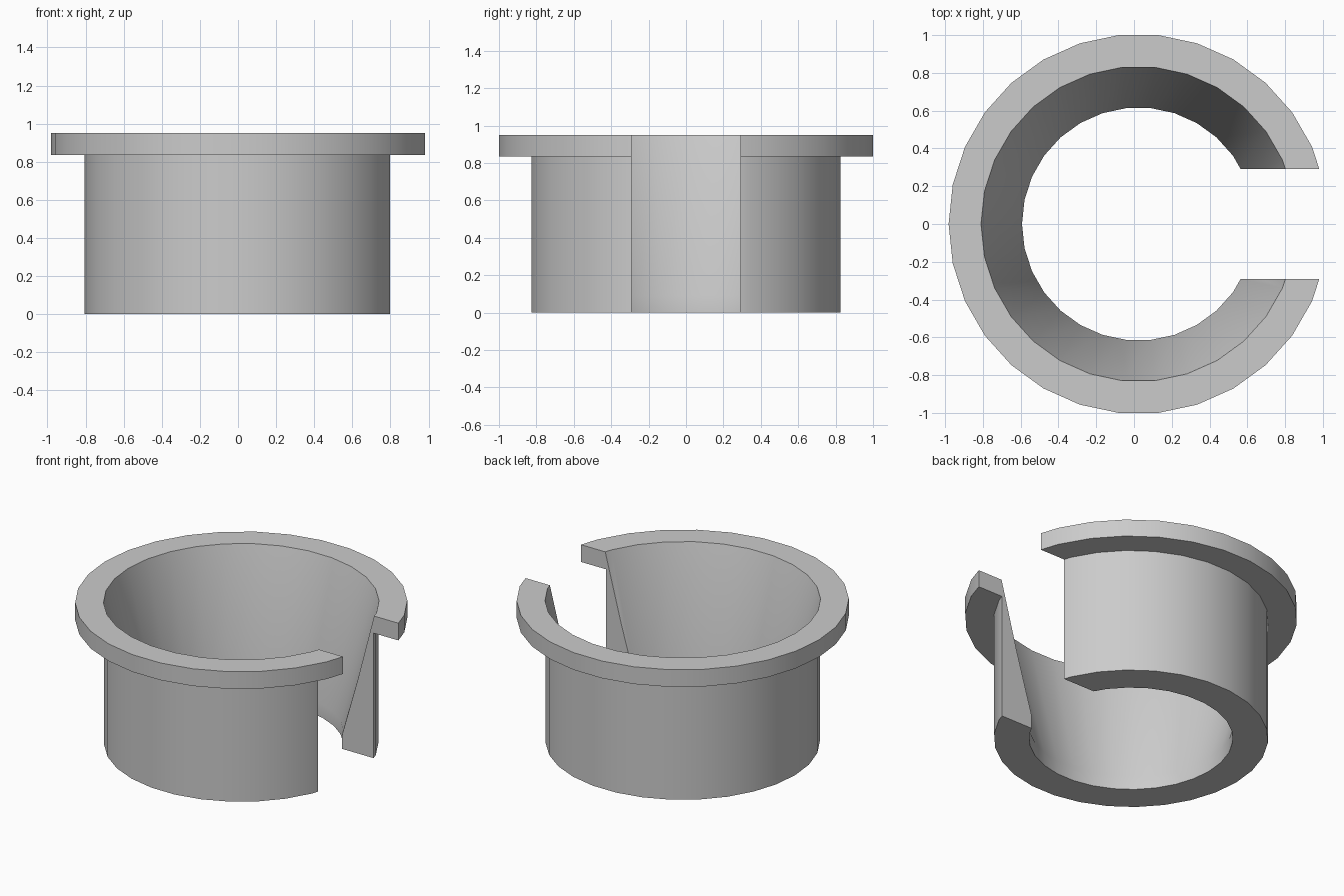
import bpy
import bmesh
from math import cos, sin, tau, radians
from mathutils import Vector

cube = bpy.data.objects.get("Cube")
if cube:
    bpy.data.objects.remove(cube)

SEGMENTS = 30
CENTRE_X = 0.024
HALF_SLOT = 0.292

# Cross-section (radius, height): wall, flange, funnel and short straight bore
profile = [(0.617, 0), (0.83, 0), (0.83, 0.835), (1.0055, 0.835),
           (1.0055, 0.95), (0.834, 0.95), (0.617, 0.09)]

# Revolve the cross-section into a closed ring
bm = bmesh.new()
rings = []
for i in range(SEGMENTS):
    a = tau * i / SEGMENTS
    rings.append([bm.verts.new((CENTRE_X + r * cos(a), r * sin(a), z)) for r, z in profile])
for i in range(SEGMENTS):
    here, after = rings[i], rings[(i + 1) % SEGMENTS]
    for j in range(len(profile)):
        k = (j + 1) % len(profile)
        bm.faces.new((here[j], after[j], after[k], here[k]))

# Cut the slot on the +x side and cap its two ends
for side in (-1, 1):
    faces = [f for f in bm.faces if f.calc_center_median().x > 0.2]
    geom = faces + list({e for f in faces for e in f.edges}) + list({v for f in faces for v in f.verts})
    bmesh.ops.bisect_plane(bm, geom=geom, dist=1e-5,
                           plane_co=Vector((0, side * HALF_SLOT, 0)), plane_no=Vector((0, 1, 0)))
inside = [f for f in bm.faces
          if f.calc_center_median().x > 0.2 and abs(f.calc_center_median().y) < HALF_SLOT - 1e-4]
bmesh.ops.delete(bm, geom=inside, context='FACES')
bmesh.ops.holes_fill(bm, edges=[e for e in bm.edges if e.is_boundary], sides=0)
bmesh.ops.recalc_face_normals(bm, faces=bm.faces[:])

mesh = bpy.data.meshes.new("split_flanged_bushing")
bm.to_mesh(mesh)
bm.free()
bushing = bpy.data.objects.new("split_flanged_bushing", mesh)
bpy.context.collection.objects.link(bushing)

# Plain grey material
grey = bpy.data.materials.new("light_grey")
grey.use_nodes = True
colour = (0.6, 0.6, 0.6, 1)
grey.diffuse_color = colour
grey.node_tree.nodes["Principled BSDF"].inputs["Base Color"].default_value = colour
mesh.materials.append(grey)

# Smooth round walls with crisp rims
bpy.ops.object.select_all(action='DESELECT')
bushing.select_set(True)
bpy.context.view_layer.objects.active = bushing
bpy.ops.object.shade_smooth_by_angle(angle=radians(30))
